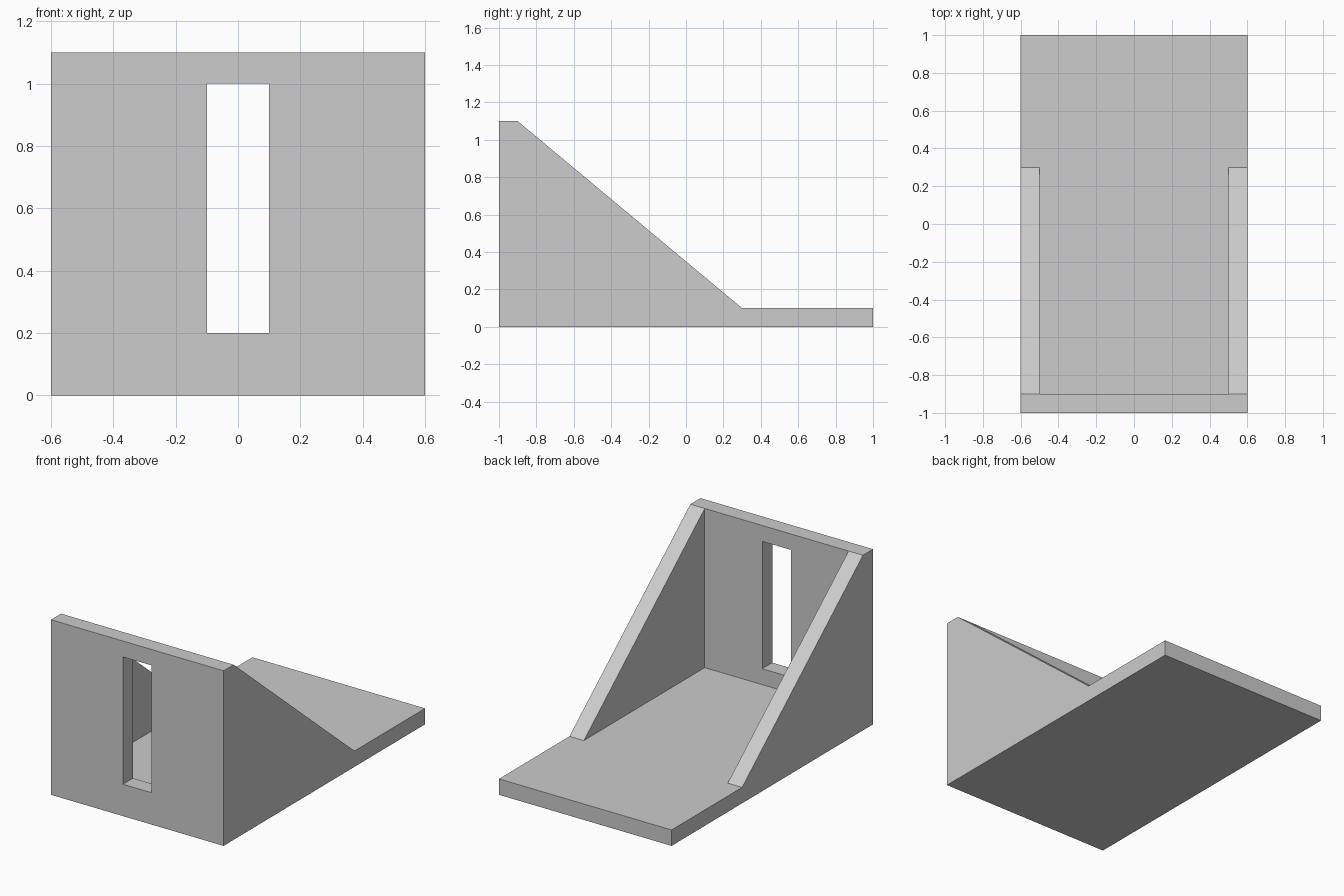
import bpy
import bmesh
from mathutils import Vector

cube = bpy.data.objects.get("Cube")
if cube:
    bpy.data.objects.remove(cube, do_unlink=True)

GREY = (0.604, 0.604, 0.604, 1.0)
grey = bpy.data.materials.new("light grey")
grey.use_nodes = True
grey.diffuse_color = GREY
grey.node_tree.nodes["Principled BSDF"].inputs["Base Color"].default_value = GREY

HALF_WIDTH = 0.6
THICK = 0.1


def extrude_part(name, points, faces, depth):
    """Make flat faces from the points and push them along depth into a solid."""
    bm = bmesh.new()
    verts = [bm.verts.new(p) for p in points]
    flat = [bm.faces.new([verts[i] for i in face]) for face in faces]
    # Keep the starting faces as the back of the solid
    new = bmesh.ops.extrude_face_region(bm, geom=flat, use_keep_orig=True)["geom"]
    moved = [v for v in new if isinstance(v, bmesh.types.BMVert)]
    bmesh.ops.translate(bm, verts=moved, vec=Vector(depth))
    bmesh.ops.recalc_face_normals(bm, faces=bm.faces)
    mesh = bpy.data.meshes.new(name)
    bm.to_mesh(mesh)
    bm.free()
    mesh.materials.append(grey)
    obj = bpy.data.objects.new(name, mesh)
    bpy.context.collection.objects.link(obj)
    return obj


def rectangle(half_x, low, high, y):
    return [(-half_x, y, low), (half_x, y, low), (half_x, y, high), (-half_x, y, high)]


# Base plate, running back from the wall
extrude_part("base_plate", rectangle(HALF_WIDTH, 0, THICK, -0.9),
             [range(4)], (0, 1.9, 0))

# Upright front wall: a frame of four faces around the tall slot
outer = rectangle(HALF_WIDTH, 0, 1.1, -1)
slot = rectangle(0.1, 0.2, 1.0, -1)
frame = [(i, (i + 1) % 4, (i + 1) % 4 + 4, i + 4) for i in range(4)]
extrude_part("front_wall", outer + slot, frame, (0, THICK, 0))

# Triangular side braces, flush with the outer sides
for side, name in ((1, "left_brace"), (-1, "right_brace")):
    x = side * HALF_WIDTH
    triangle = [(x, -0.9, THICK), (x, 0.3, THICK), (x, -0.9, 1.1)]
    extrude_part(name, triangle, [range(3)], (-side * THICK, 0, 0))
